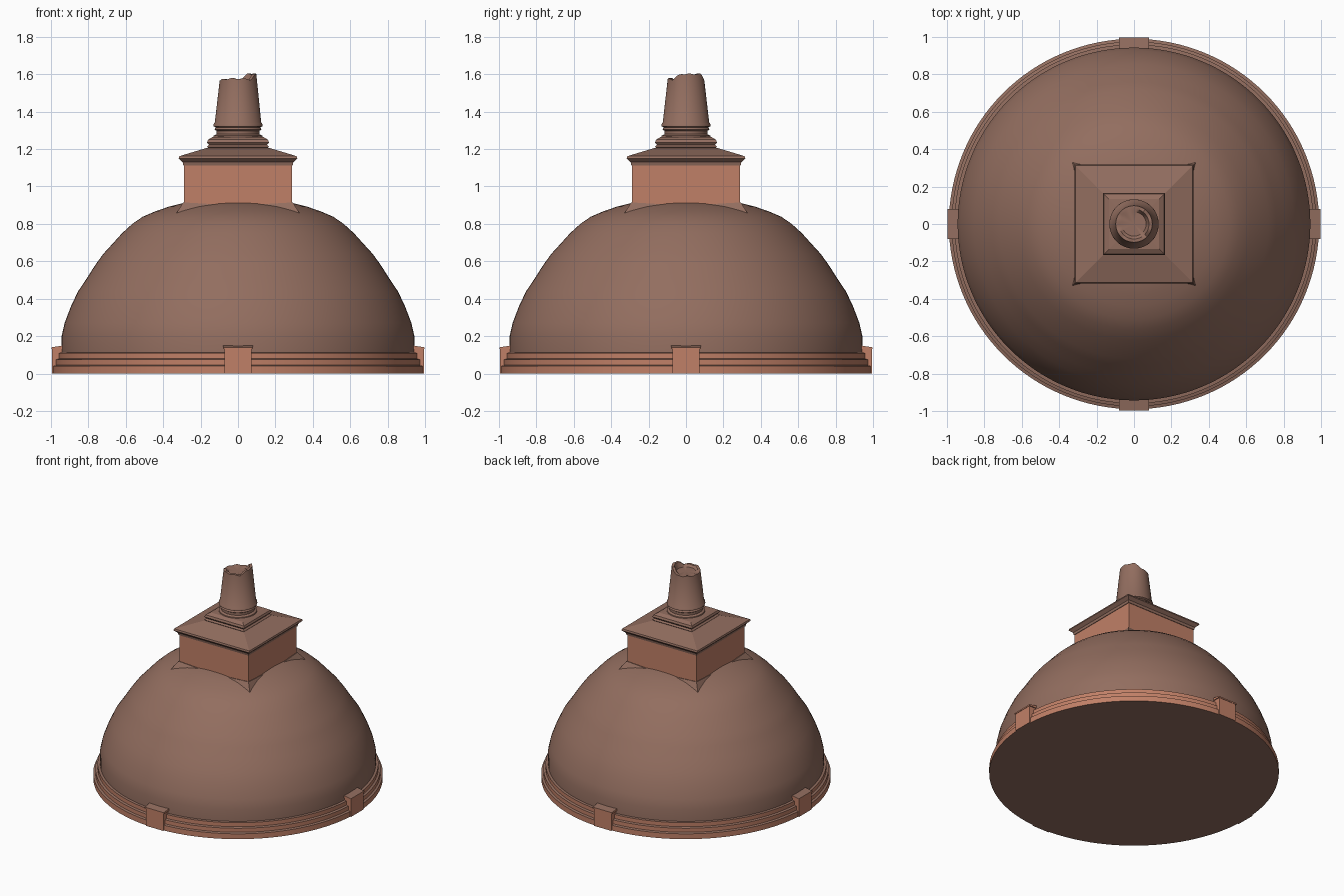
import bpy, bmesh, math
from mathutils import Vector, Matrix

if "Cube" in bpy.data.objects:
    bpy.data.objects.remove(bpy.data.objects["Cube"])


def material(name, rgb):
    m = bpy.data.materials.new(name)
    m.diffuse_color = (*rgb, 1)
    m.use_nodes = True
    m.node_tree.nodes["Principled BSDF"].inputs["Base Color"].default_value = m.diffuse_color
    return m


BROWN = material("weathered brown brick", (0.29, 0.155, 0.115))
CLAY = material("orange clay brick", (0.53, 0.215, 0.135))


def finish(name, bm, mats, smooth=None, rule=None):
    bmesh.ops.remove_doubles(bm, verts=bm.verts[:], dist=1e-5)
    bmesh.ops.recalc_face_normals(bm, faces=bm.faces[:])
    bm.normal_update()
    if rule:
        for f in bm.faces:
            f.material_index = rule(f)
    me = bpy.data.meshes.new(name)
    bm.to_mesh(me)
    bm.free()
    ob = bpy.data.objects.new(name, me)
    bpy.context.collection.objects.link(ob)
    for m in mats:
        me.materials.append(m)
    if smooth:
        bpy.ops.object.select_all(action='DESELECT')
        ob.select_set(True)
        bpy.context.view_layer.objects.active = ob
        bpy.ops.object.shade_smooth_by_angle(angle=math.radians(smooth))
    return ob


def lathe(profile, n, lift=None):
    """Revolve (radius, z) points; n=4 gives a square stack with half-width = radius."""
    bm = bmesh.new()
    k, off = (math.sqrt(2), math.pi / 4) if n == 4 else (1, 0)
    rings = []
    for i, (r, z) in enumerate(profile):
        ring = []
        for j in range(n):
            a = off + 2 * math.pi * j / n
            dz = lift(i, a) if lift else 0
            ring.append(bm.verts.new((k * r * math.cos(a), k * r * math.sin(a), z + dz)))
        rings.append(ring)
    for lo, hi in zip(rings, rings[1:]):
        for j in range(n):
            bm.faces.new((lo[j], lo[(j + 1) % n], hi[(j + 1) % n], hi[j]))
    return bm


def sides_clay(f):
    return 1 if abs(f.normal.z) < 0.5 else 0


# Stepped circular base
finish("base_ring", lathe([(0, 0), (0.99, 0), (0.99, 0.04), (0.975, 0.045), (0.975, 0.075),
                           (0.96, 0.08), (0.96, 0.11), (0.92, 0.115), (0, 0.115)], 128),
       [BROWN, CLAY], 30, sides_clay)

# Large dome
finish("dome", lathe([(0, 0.1), (0.943, 0.1), (0.943, 0.2), (0.927, 0.27), (0.893, 0.36),
                      (0.855, 0.44), (0.808, 0.51), (0.76, 0.585), (0.72, 0.64), (0.665, 0.7),
                      (0.62, 0.75), (0.565, 0.8), (0.51, 0.838), (0.44, 0.868),
                      (0.37, 0.892), (0.29, 0.912), (0, 0.93)], 128),
       [BROWN], 40)

# Four gate blocks around the base, with sloping caps
for i, side in enumerate(("front", "right", "back", "left")):
    bm = bmesh.new()
    for w, y0, y1, z0, z_out, z_in in ((0.073, 0.995, 0.92, 0, 0.132, 0.132),
                                       (0.08, 0.998, 0.92, 0.13, 0.14, 0.152)):
        pts = [bm.verts.new((x, -y, z)) for x in (-w, w)
               for y, z in ((y0, z0), (y1, z0), (y1, z_in), (y0, z_out))]
        bm.faces.new(pts[:4])
        bm.faces.new(pts[4:])
        for j in range(4):
            k = (j + 1) % 4
            bm.faces.new((pts[j], pts[k], pts[4 + k], pts[4 + j]))
    bmesh.ops.rotate(bm, verts=bm.verts[:], matrix=Matrix.Rotation(i * math.pi / 2, 3, 'Z'))
    finish(side + "_gate_block", bm, [BROWN, CLAY], None, sides_clay)

# Square chamber on top of the dome
finish("square_chamber", lathe([(0, 0.84), (0.288, 0.84), (0.288, 1.12), (0, 1.12)], 4), [CLAY])

# Rubble wedges at the chamber corners
for i in range(4):
    bm = bmesh.new()
    for p in ((0.293, 0.293, 0.915), (0.335, 0.335, 0.848), (0.12, 0.294, 0.905),
              (0.294, 0.12, 0.905), (0.24, 0.24, 0.8)):
        bm.verts.new(p)
    bmesh.ops.convex_hull(bm, input=bm.verts[:])
    bmesh.ops.rotate(bm, verts=bm.verts[:], matrix=Matrix.Rotation(i * math.pi / 2, 3, 'Z'))
    finish("corner_wedge_%d" % (i + 1), bm, [BROWN])

# Cornice and sloping roof
finish("chamber_roof", lathe([(0, 1.112), (0.292, 1.112), (0.296, 1.13), (0.318, 1.15),
                              (0.314, 1.162), (0.165, 1.207), (0, 1.207)], 4), [BROWN])

# Square plinth under the spire
finish("spire_plinth", lathe([(0, 1.19), (0.155, 1.2), (0.166, 1.212), (0.155, 1.222),
                              (0.166, 1.235), (0.16, 1.25), (0.135, 1.265), (0, 1.27)], 4), [BROWN])


# Tapered spire with ringed neck and broken rim
def broken_rim(i, a):
    if i not in (10, 11):
        return 0
    bump = max(0, math.cos(a - 0.35) - 0.45) / 0.55
    return 0.036 * min(1, bump * 1.5) + 0.012 * max(0, math.cos(a + 1.7)) + 0.003 * math.sin(9 * a)


finish("spire", lathe([(0, 1.25), (0.135, 1.255), (0.13, 1.272), (0.115, 1.28), (0.115, 1.298),
                       (0.126, 1.305), (0.12, 1.316), (0.132, 1.322), (0.13, 1.335),
                       (0.124, 1.342), (0.098, 1.565), (0.08, 1.565), (0.065, 1.562),
                       (0, 1.562)], 48, broken_rim), [BROWN], 35)
